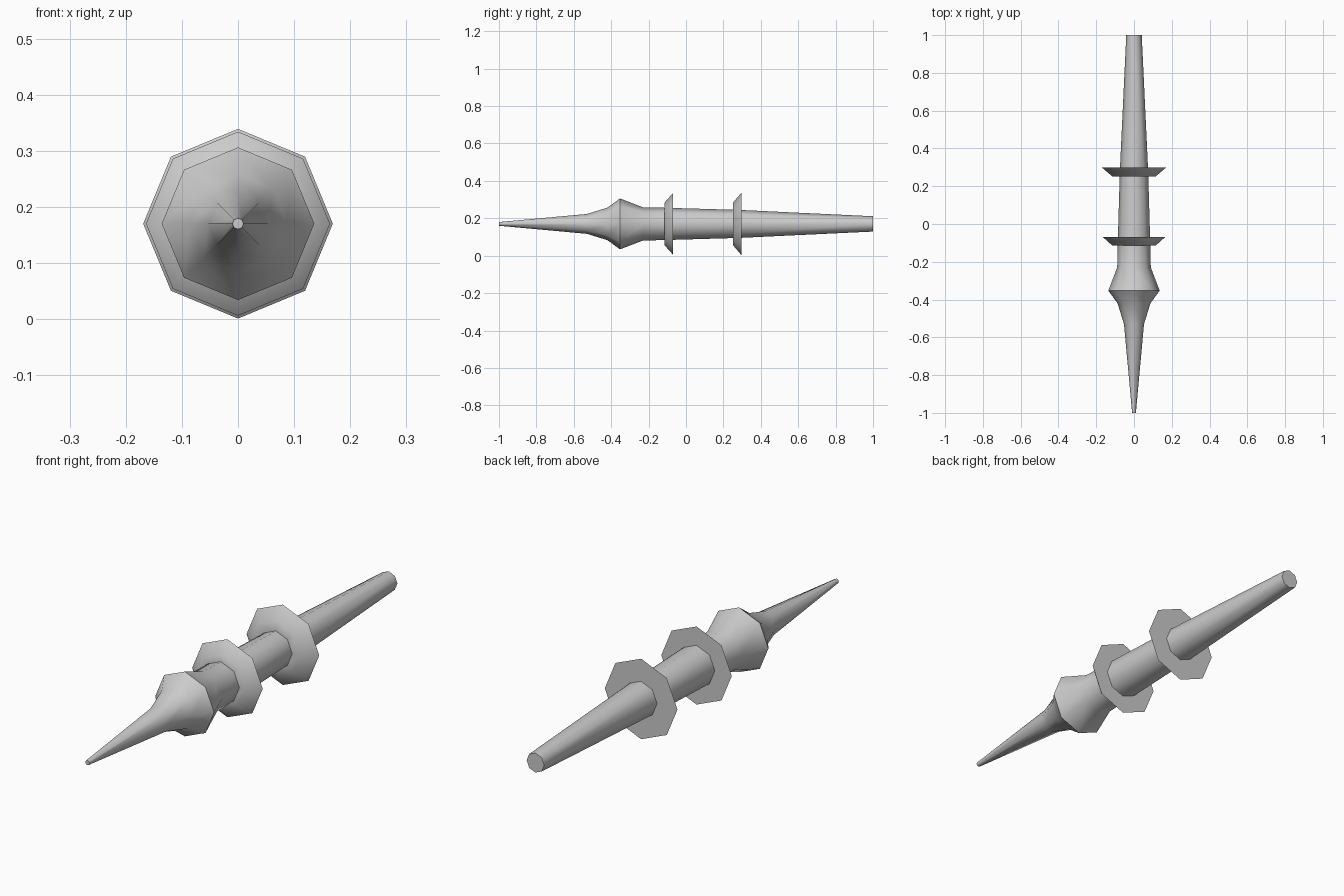
import bpy, bmesh, math

if "Cube" in bpy.data.objects:
    bpy.data.objects.remove(bpy.data.objects["Cube"])

AXIS_Z = 0.17
SIDES = 8


def lathe(name, profile, closed=False):
    """Spin (y, radius) points around the long axis into an octagonal solid."""
    bm = bmesh.new()
    rings = []
    for y, r in profile:
        angles = [2 * math.pi * i / SIDES for i in range(SIDES)]
        rings.append([bm.verts.new((r * math.cos(a), y, AXIS_Z + r * math.sin(a)))
                      for a in angles])
    pairs = list(zip(rings, rings[1:]))
    if closed:
        pairs.append((rings[-1], rings[0]))
    for a, b in pairs:
        for i in range(SIDES):
            j = (i + 1) % SIDES
            bm.faces.new((a[i], a[j], b[j], b[i]))
    if not closed:
        bm.faces.new(rings[0])
        bm.faces.new(rings[-1])
    bmesh.ops.recalc_face_normals(bm, faces=bm.faces[:])
    mesh = bpy.data.meshes.new(name)
    bm.to_mesh(mesh)
    bm.free()
    obj = bpy.data.objects.new(name, mesh)
    bpy.context.collection.objects.link(obj)
    bpy.ops.object.select_all(action='DESELECT')
    obj.select_set(True)
    bpy.context.view_layer.objects.active = obj
    bpy.ops.object.shade_smooth_by_angle(angle=math.radians(46))
    return obj


# Pointed tip, bulging head and tapering shaft
lathe("shaft", [(-1, 0.01), (-0.53, 0.053), (-0.42, 0.087), (-0.353, 0.136),
                (-0.23, 0.089), (-0.1, 0.086), (0.28, 0.075), (1, 0.041)])

# Flared collars, flat on the back
for name, front, back, r_in, r_front, r_back in (
        ("front_collar", -0.114, -0.07, 0.075, 0.115, 0.164),
        ("rear_collar", 0.252, 0.298, 0.068, 0.115, 0.169)):
    lathe(name, [(front, r_in), (front, r_front), (back, r_back), (back, r_in)],
          closed=True)
